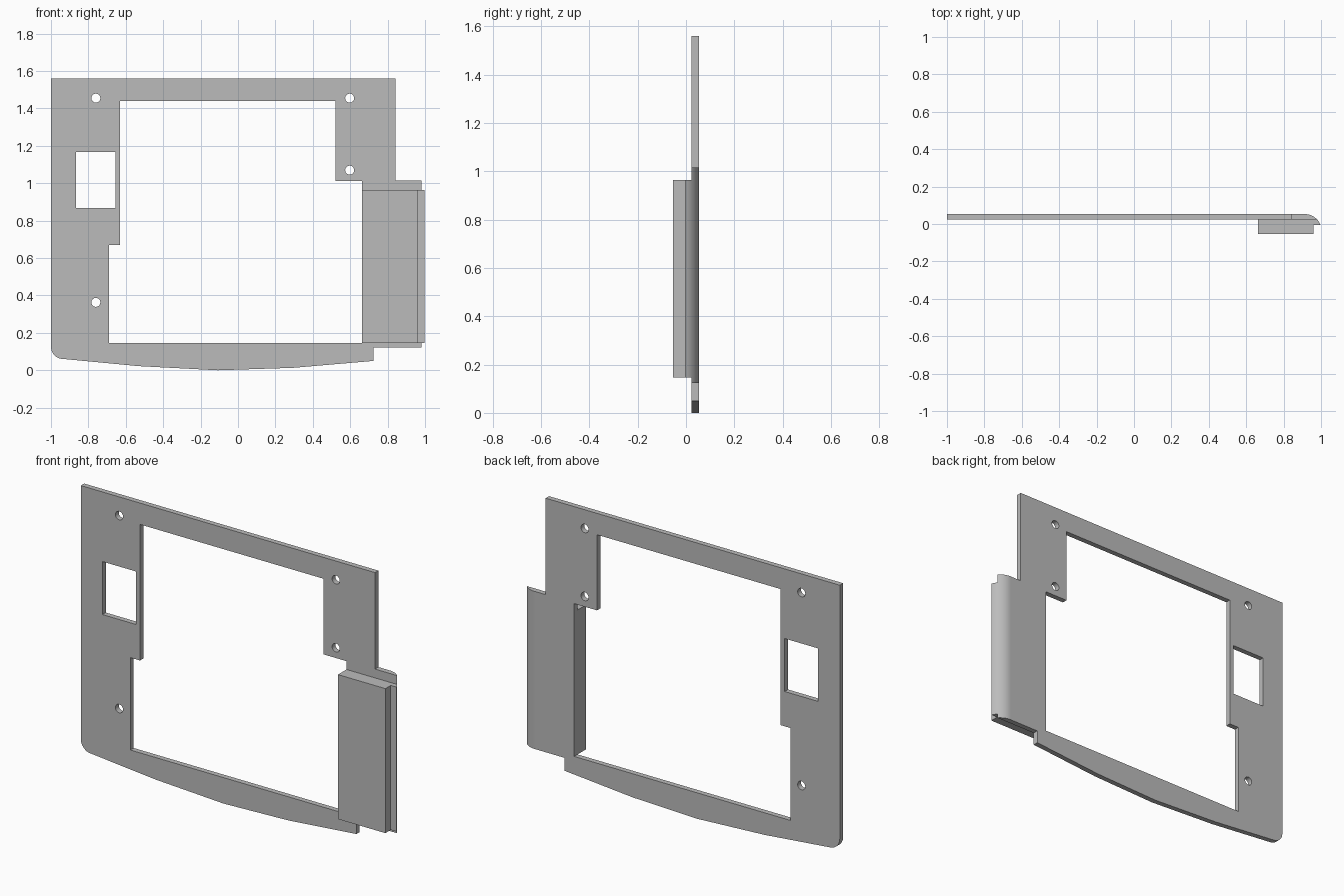
import bpy, bmesh
from math import sin, cos, pi, radians, asin
from mathutils import Matrix

cube = bpy.data.objects.get("Cube")
if cube:
    bpy.data.objects.remove(cube)

grey = bpy.data.materials.new("plain grey")
grey.use_nodes = True
COLOUR = (0.5, 0.5, 0.5, 1)
grey.diffuse_color = COLOUR
grey.node_tree.nodes["Principled BSDF"].inputs["Base Color"].default_value = COLOUR

BACK, FACE, FRONT, LIP = 0.053, 0.023, -0.053, -0.005
LOW, HIGH = 0.123, 1.015      # height range of the rounded side edge
BEND_X, RADIUS = 0.913, 0.09  # centre and size of the rounded side edge


def arc(cx, cy, r, a0, a1, n):
    return [(cx + r * cos(a0 + (a1 - a0) * i / n),
             cy + r * sin(a0 + (a1 - a0) * i / n)) for i in range(n + 1)]


def rect(x0, x1, z0, z1):
    return [(x0, z0), (x1, z0), (x1, z1), (x0, z1)]


def extrude(name, loops, depth, matrix):
    """Fill the outline (later loops are holes) and give it thickness."""
    curve = bpy.data.curves.new(name, "CURVE")
    curve.dimensions, curve.fill_mode = "2D", "BOTH"
    curve.extrude = depth / 2
    for loop in loops:
        spline = curve.splines.new("POLY")
        spline.points.add(len(loop) - 1)
        for point, (x, y) in zip(spline.points, loop):
            point.co = (x, y, 0, 1)
        spline.use_cyclic_u = True
    source = bpy.data.objects.new(name + " outline", curve)
    bpy.context.collection.objects.link(source)
    mesh = bpy.data.meshes.new_from_object(source.evaluated_get(
        bpy.context.evaluated_depsgraph_get()))
    bpy.data.objects.remove(source)
    bm = bmesh.new()
    bm.from_mesh(mesh)
    bmesh.ops.remove_doubles(bm, verts=bm.verts, dist=1e-5)
    bmesh.ops.transform(bm, matrix=matrix, verts=bm.verts)
    bmesh.ops.recalc_face_normals(bm, faces=bm.faces)
    bm.to_mesh(mesh)
    bm.free()
    mesh.name = name
    mesh.materials.clear()
    mesh.materials.append(grey)
    obj = bpy.data.objects.new(name, mesh)
    bpy.context.collection.objects.link(obj)
    bpy.ops.object.select_all(action="DESELECT")
    obj.select_set(True)
    bpy.context.view_layer.objects.active = obj
    bpy.ops.object.shade_smooth_by_angle(angle=radians(30))
    return obj


# Flat frame with its bowed bottom edge, opening, window and screw holes
outline = [(-1, 1.561), (0.842, 1.561), (0.842, HIGH), (BEND_X, HIGH),
           (BEND_X, LOW), (0.725, LOW), (0.725, 0.05), (0.294, 0.013),
           (-0.107, 0), (-0.53, 0.022), (-0.93, 0.06)]
outline += arc(-0.935, 0.125, 0.065, 1.5 * pi, pi, 6)[1:]
opening = [(-0.63, 1.44), (0.52, 1.44), (0.52, 1.012), (0.663, 1.012),
           (0.663, 0.147), (-0.69, 0.147), (-0.69, 0.67), (-0.63, 0.67)]
window = rect(-0.865, -0.655, 0.867, 1.167)
holes = [arc(x, z, 0.024, 0, 2 * pi, 24)[:-1] for x, z in
         [(-0.76, 1.455), (0.597, 1.455), (0.597, 1.07), (-0.76, 0.363)]]
upright = Matrix.Translation((0, (BACK + FACE) / 2, 0)) @ Matrix.Rotation(pi / 2, 4, "X")
extrude("frame_plate", [outline, opening, window] + holes, BACK - FACE, upright)

# Rounded side edge continuing the plate
centre_y = BACK - RADIUS
face_angle = asin((FACE - centre_y) / RADIUS)
lip_angle = asin((LIP - centre_y) / RADIUS)
edge = [(BEND_X, FACE)] + arc(BEND_X, centre_y, RADIUS, face_angle, pi / 2, 10)
extrude("rounded_side_edge", [edge], HIGH - LOW,
        Matrix.Translation((0, 0, (HIGH + LOW) / 2)))

# Raised block on the front, with the lip that finishes the rounded edge
block = [(0.663, FACE), (0.663, FRONT), (0.96, FRONT), (0.96, LIP)]
block += arc(BEND_X, centre_y, RADIUS, lip_angle, face_angle, 6)
extrude("front_block", [block], 0.965 - 0.147,
        Matrix.Translation((0, 0, (0.965 + 0.147) / 2)))
